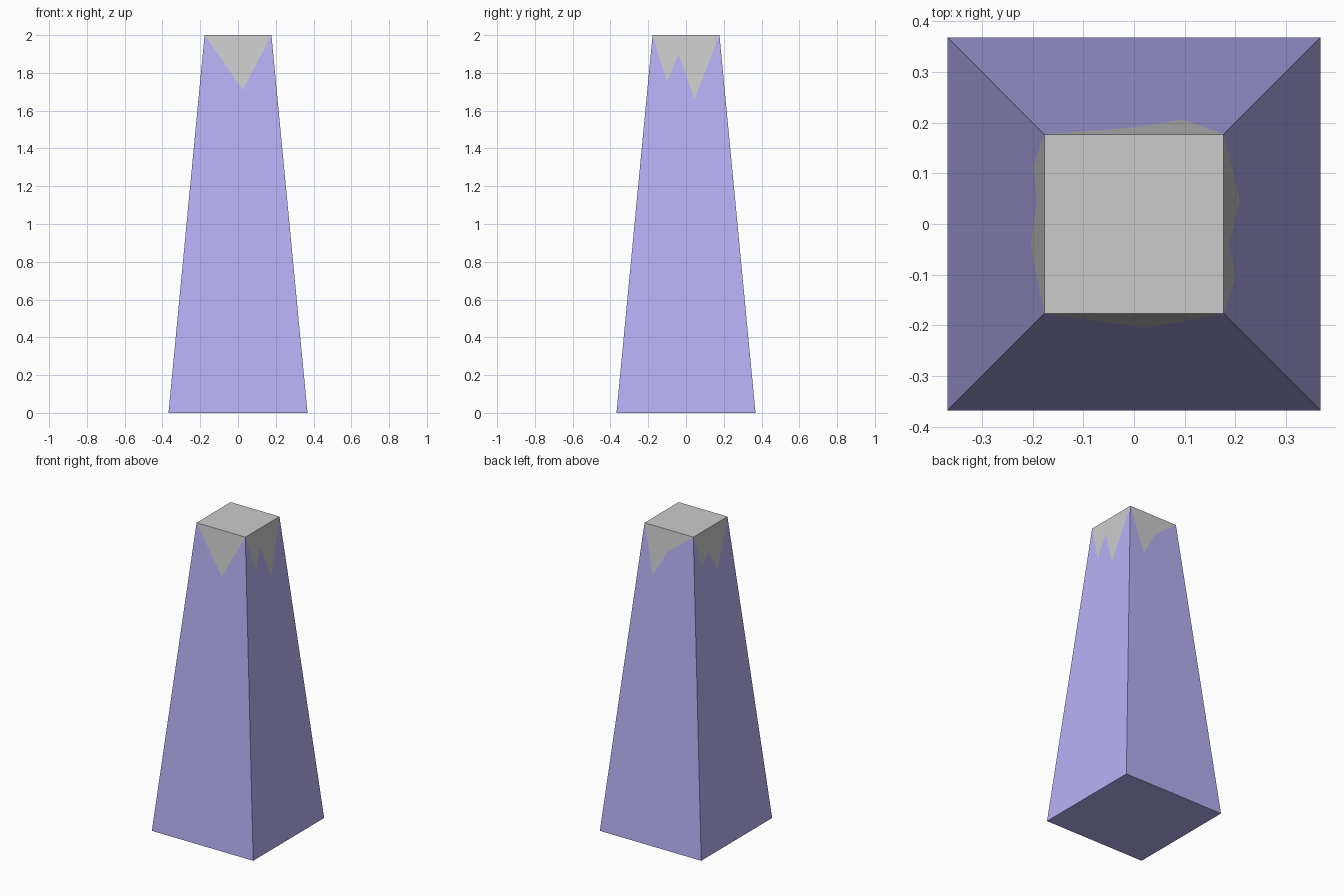
import bpy
from math import cos, sin, pi

if "Cube" in bpy.data.objects:
    bpy.data.objects.remove(bpy.data.objects["Cube"])

H, BASE, TOP = 2.0, 0.368, 0.177

# Zigzag cap borders: (offset along side, height), sides ordered front, right, back, left
# Offsets run left to right as seen when facing each side.
ZIGZAGS = [
    [(0.025, 1.71)],
    [(-0.10, 1.75), (-0.04, 1.90), (0.045, 1.66)],
    [(-0.096, 1.69), (0.0, 1.86)],
    [(-0.115, 1.78), (-0.045, 1.85), (0.04, 1.715)],
]


def on_side(side, u, z):
    """Point on a sloping side, u along it and z up."""
    d = BASE + (TOP - BASE) * z / H
    c, s = round(cos(side * pi / 2)), round(sin(side * pi / 2))
    return (u * c + d * s, u * s - d * c, z)


def make_object(name, polygons, material=None):
    verts, faces, index = [], [], {}
    for poly in polygons:
        face = []
        for p in poly:
            key = tuple(round(v, 5) for v in p)
            if key not in index:
                index[key] = len(verts)
                verts.append(key)
            face.append(index[key])
        faces.append(face)
    mesh = bpy.data.meshes.new(name)
    mesh.from_pydata(verts, [], faces)
    mesh.update()
    if material:
        mesh.materials.append(material)
    obj = bpy.data.objects.new(name, mesh)
    bpy.context.collection.objects.link(obj)
    return obj


body, cap = [], []
for side, zigzag in enumerate(ZIGZAGS):
    border = [on_side(side, u, z) for u, z in [(-TOP, H)] + zigzag + [(TOP, H)]]
    # Lower side, up to the zigzag
    body.append([on_side(side, -BASE, 0), on_side(side, BASE, 0)] + border[::-1])
    # Cap patch hanging down from the top edge
    cap.append(border)

# Underside and flat top
body.append([on_side(i, -BASE, 0) for i in reversed(range(4))])
cap.append([on_side(i, -TOP, H) for i in range(4)])

purple = bpy.data.materials.new("purple")
purple.diffuse_color = (0.475, 0.44, 0.916, 1)
purple.use_nodes = True
purple.node_tree.nodes["Principled BSDF"].inputs["Base Color"].default_value = purple.diffuse_color

make_object("mountain_body", body, purple)
make_object("snow_cap", cap)
